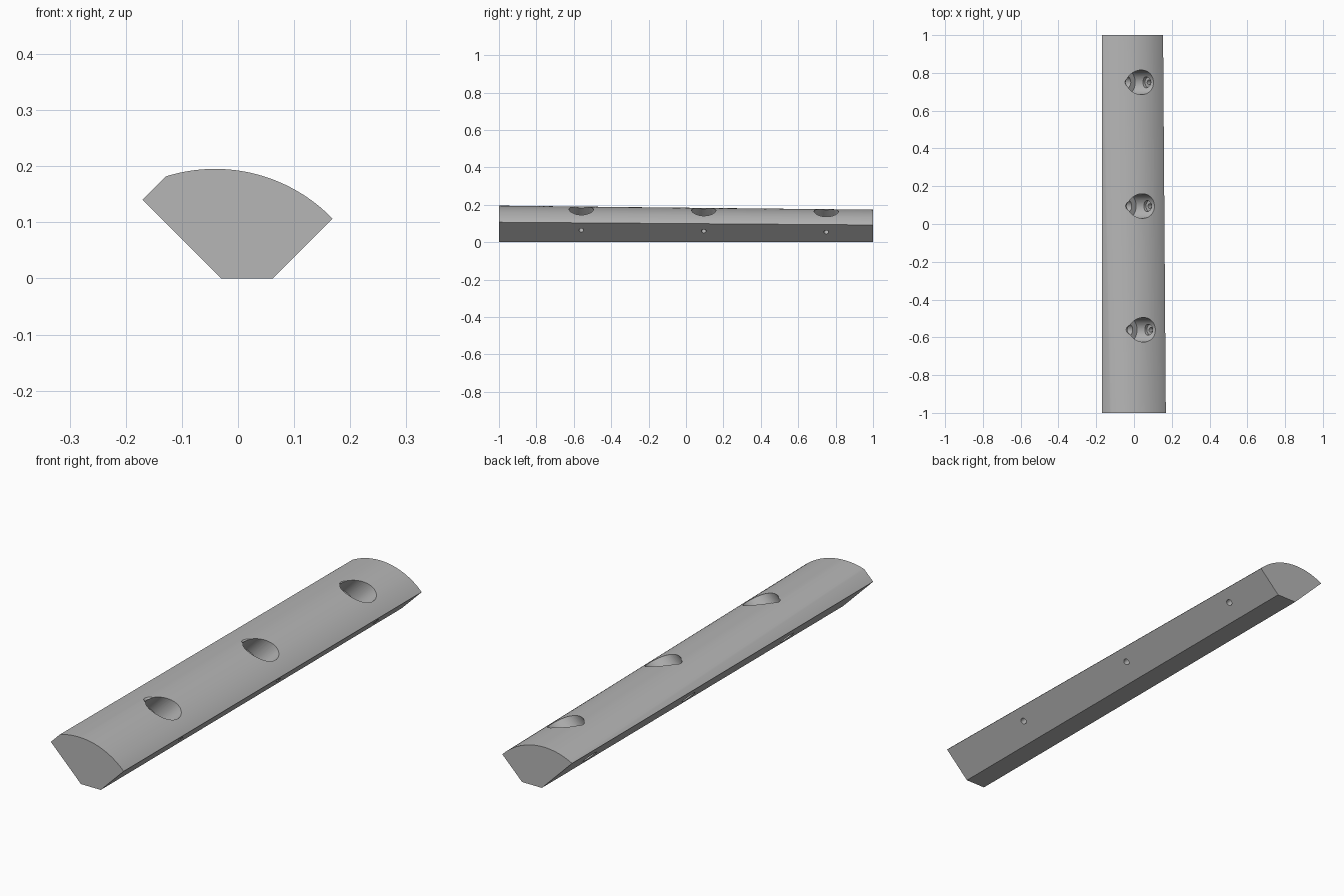
import bpy, bmesh, math
from mathutils import Vector

cube = bpy.data.objects.get("Cube")
if cube:
    bpy.data.objects.remove(cube, do_unlink=True)

grey = bpy.data.materials.new("plain_grey")
grey.use_nodes = True
colour = (0.47, 0.47, 0.47, 1)
grey.diffuse_color = colour
grey.node_tree.nodes["Principled BSDF"].inputs["Base Color"].default_value = colour

CENTRE = Vector((-0.04, -0.097))   # centre of the rounded top, in x and z
ROOT2 = math.sqrt(2)


def profile(start, end, steps=40):
    """Cross-section in x and z: flat base, two sloped sides, chamfer, rounded top."""
    a, b = Vector(start) - CENTRE, Vector(end) - CENTRE
    a0, a1 = math.atan2(a.y, a.x), math.atan2(b.y, b.x)
    points = [(-0.03, 0), (-0.17, 0.14)]
    for i in range(steps + 1):
        t = i / steps
        angle, r = a0 + (a1 - a0) * t, a.length + (b.length - a.length) * t
        points.append((CENTRE.x + r * math.cos(angle), CENTRE.y + r * math.sin(angle)))
    return points + [(0.062, 0)]


def make_object(name, bm):
    bmesh.ops.recalc_face_normals(bm, faces=bm.faces)
    mesh = bpy.data.meshes.new(name)
    bm.to_mesh(mesh)
    bm.free()
    mesh.materials.append(grey)
    obj = bpy.data.objects.new(name, mesh)
    bpy.context.collection.objects.link(obj)
    return obj


# Tapered strip lofted between the front and back sections
bm = bmesh.new()
front = [bm.verts.new((x, -1, z)) for x, z in profile((-0.128, 0.182), (0.1685, 0.1065))]
back = [bm.verts.new((x, 1, z)) for x, z in profile((-0.169, 0.141), (0.154, 0.092))]
bm.faces.new(front)
bm.faces.new(back)
for i in range(len(front)):
    j = (i + 1) % len(front)
    bm.faces.new((front[i], front[j], back[j], back[i]))
strip = make_object("mounting_strip", bm)


def diagonal(u, v, y):
    """Point from coordinates along the two 45 degree directions."""
    return Vector(((u + v) / ROOT2, y, (u - v) / ROOT2))


def drill(start, end, radius):
    """Cut a round hole through the strip from start to end."""
    axis = end - start
    bm = bmesh.new()
    bmesh.ops.create_cone(bm, cap_ends=True, segments=48, radius1=radius,
                          radius2=radius, depth=axis.length)
    turn = axis.to_track_quat('Z', 'Y').to_matrix().to_4x4()
    bmesh.ops.transform(bm, matrix=turn, verts=bm.verts)
    bmesh.ops.translate(bm, vec=(start + end) / 2, verts=bm.verts)
    cutter = make_object("hole_cutter", bm)
    cutter.hide_render = True
    mod = strip.modifiers.new("hole", 'BOOLEAN')
    mod.operation, mod.solver, mod.object = 'DIFFERENCE', 'EXACT', cutter
    bpy.context.view_layer.objects.active = strip
    bpy.ops.object.modifier_apply(modifier=mod.name)
    bpy.data.objects.remove(cutter, do_unlink=True)


# Three screw pockets, each with one hole to either sloped side
for y in (-0.56, 0.095, 0.75):
    shift = -0.0108 * (y + 0.56)
    u, v = 0.134 + shift, -0.088
    floor = 0.046 + shift
    drill(diagonal(0.4, v, y), diagonal(floor, v, y), 0.065)     # wide pocket
    drill(diagonal(0.1, v, y), diagonal(-0.1, v, y), 0.032)      # hole to the right side
    drill(diagonal(u, -0.3, y), diagonal(u, -0.008, y), 0.029)   # tool access and seat
    drill(diagonal(u, -0.1, y), diagonal(u, 0.15, y), 0.013)     # hole to the left side

bpy.ops.object.select_all(action='DESELECT')
strip.select_set(True)
bpy.context.view_layer.objects.active = strip
bpy.ops.object.shade_smooth_by_angle(angle=math.radians(25))
